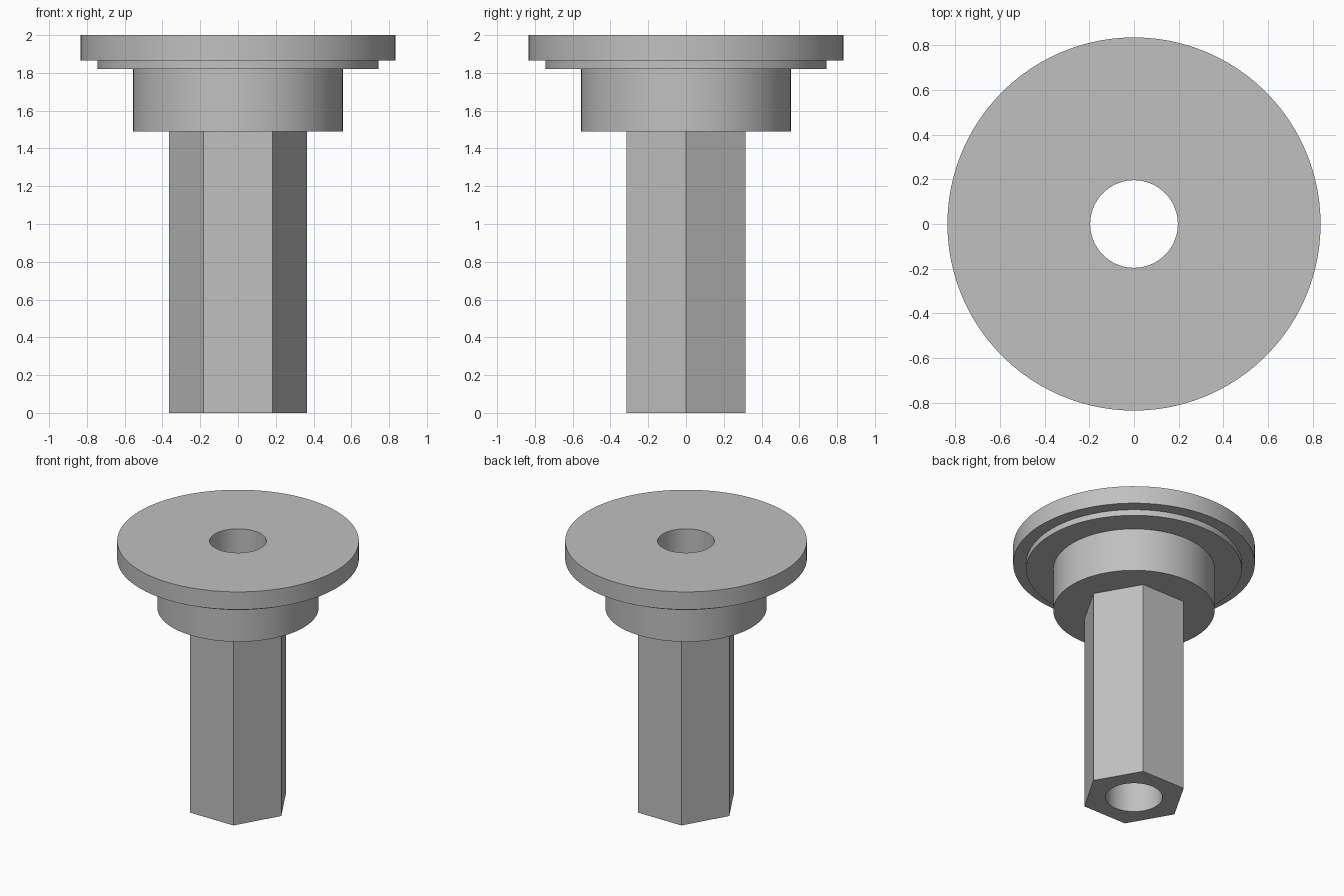
import bpy
import bmesh
from math import cos, sin, pi

cube = bpy.data.objects.get("Cube")
if cube:
    bpy.data.objects.remove(cube, do_unlink=True)

SEGMENTS = 96
BORE, HEX = 0.196, 0.365
SHOULDER, TOP = 1.49, 2.0

grey = bpy.data.materials.new("plain grey")
grey.use_nodes = True
colour = (0.53, 0.53, 0.53, 1)
grey.diffuse_color = colour
grey.node_tree.nodes["Principled BSDF"].inputs["Base Color"].default_value = colour


def round_ring(radius, z):
    angles = [2 * pi * i / SEGMENTS for i in range(SEGMENTS)]
    return [(radius * cos(a), radius * sin(a), z) for a in angles]


def hex_ring(radius, z):
    """Hexagon with corners on the x axis, divided to match a round ring."""
    points = []
    for i in range(SEGMENTS):
        a = 2 * pi * i / SEGMENTS
        r = radius * cos(pi / 6) / cos(a % (pi / 3) - pi / 6)
        points.append((r * cos(a), r * sin(a), z))
    return points


def loft(name, rings):
    bm = bmesh.new()
    loops = [[bm.verts.new(p) for p in ring] for ring in rings]
    for a, b in zip(loops, loops[1:]):
        for i in range(SEGMENTS):
            j = (i + 1) % SEGMENTS
            bm.faces.new((a[i], a[j], b[j], b[i]))
    # Merge coplanar upright strips into whole flats
    bm.normal_update()
    strips = [e for e in bm.edges if len(e.link_faces) == 2
              and e.calc_face_angle() < 0.001
              and abs(e.verts[0].co.z - e.verts[1].co.z) > 0.01]
    bmesh.ops.dissolve_edges(bm, edges=strips, use_verts=False)
    mesh = bpy.data.meshes.new(name)
    bm.to_mesh(mesh)
    bm.free()
    mesh.materials.append(grey)
    obj = bpy.data.objects.new(name, mesh)
    bpy.context.collection.objects.link(obj)
    bpy.ops.object.select_all(action="DESELECT")
    obj.select_set(True)
    bpy.context.view_layer.objects.active = obj
    bpy.ops.object.shade_smooth_by_angle(angle=pi / 6)
    return obj


# Hexagonal shaft with the lower bore, open where it meets the head
loft("hex_shaft", [
    round_ring(BORE, SHOULDER),
    round_ring(BORE, 0),
    hex_ring(HEX, 0),
    hex_ring(HEX, SHOULDER),
])

# Stepped head: hub, thin step and wide flange around the upper bore
head = [hex_ring(HEX, SHOULDER)]
for radius, low, high in ((0.557, SHOULDER, 1.82),
                          (0.745, 1.82, 1.865),
                          (0.835, 1.865, TOP)):
    head += [round_ring(radius, low), round_ring(radius, high)]
head += [round_ring(BORE, TOP), round_ring(BORE, SHOULDER)]
loft("flanged_head", head)
